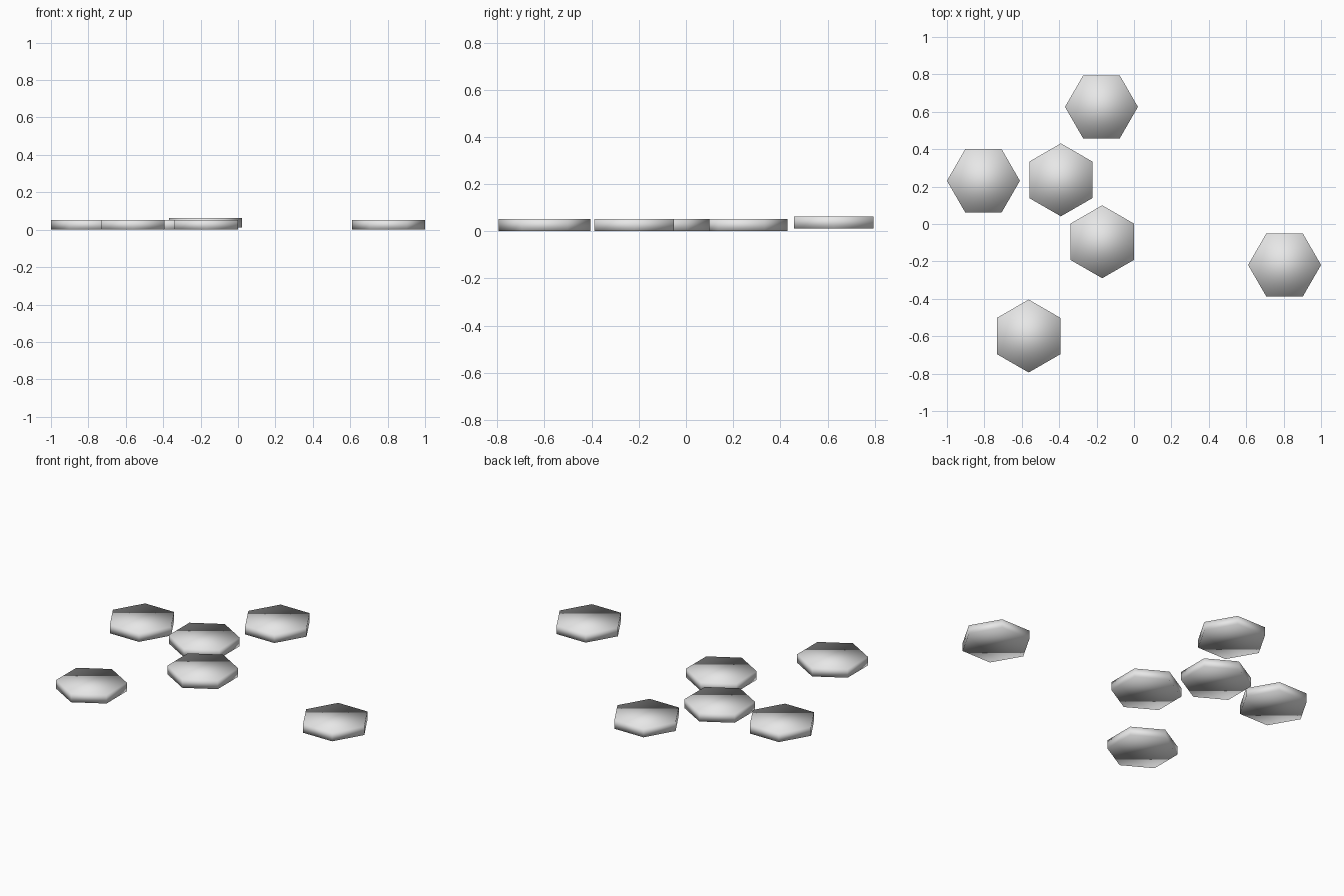
import bpy, math

if "Cube" in bpy.data.objects:
    bpy.data.objects.remove(bpy.data.objects["Cube"])

# One flat colour for all stones
grey = bpy.data.materials.new("pale_grey")
grey.diffuse_color = (0.8, 0.8, 0.8, 1)
grey.use_nodes = True
grey.node_tree.nodes["Principled BSDF"].inputs["Base Color"].default_value = grey.diffuse_color

RADIUS, HEIGHT = 0.195, 0.052


def hex_tile(name, x, y, base=0.0, pointy_y=False):
    """Six-sided slab, smooth shaded; corners point along x or along y."""
    bpy.ops.mesh.primitive_cylinder_add(vertices=6, radius=RADIUS, depth=HEIGHT,
                                        location=(x, y, base + HEIGHT / 2))
    ob = bpy.context.object
    ob.name = name
    # the primitive's first corner lies on +y
    ob.rotation_euler.z = 0 if pointy_y else math.radians(30)
    ob.data.materials.append(grey)
    for p in ob.data.polygons:
        p.use_smooth = True
    return ob


# Scattered tiles: x, y, base height, corner direction
tiles = [
    (-0.174, 0.626, 0.011, False),
    (-0.805, 0.231, 0.0, False),
    (-0.391, 0.236, 0.0, True),
    (-0.170, -0.095, 0.0, True),
    (0.805, -0.219, 0.0, False),
    (-0.563, -0.599, 0.0, True),
]
for i, (x, y, base, pointy) in enumerate(tiles, 1):
    hex_tile(f"hexagonal_tile_{i}", x, y, base, pointy)
